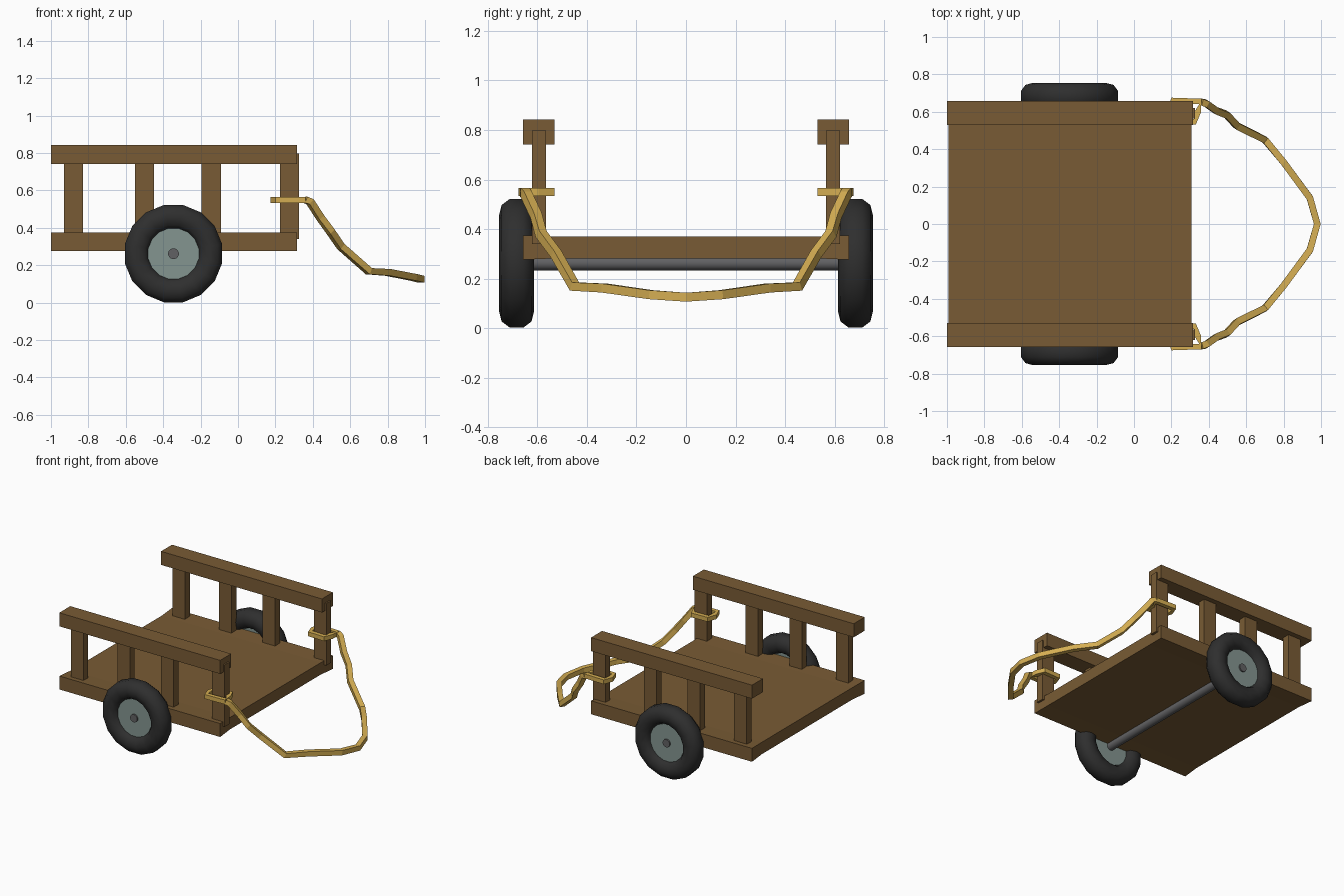
import bpy, bmesh
from math import pi, sin, cos, radians
from mathutils import Vector

if "Cube" in bpy.data.objects:
    bpy.data.objects.remove(bpy.data.objects["Cube"])


def material(name, rgb):
    m = bpy.data.materials.new(name)
    m.diffuse_color = (*rgb, 1)
    m.use_nodes = True
    m.node_tree.nodes["Principled BSDF"].inputs["Base Color"].default_value = m.diffuse_color
    return m


WOOD = material("wood", (0.19, 0.105, 0.035))
ROPE = material("rope", (0.66, 0.42, 0.085))
RUBBER = material("rubber", (0.028, 0.028, 0.028))
HUB = material("hub_metal", (0.23, 0.30, 0.28))
STEEL = material("steel", (0.12, 0.12, 0.125))


def finish(name, bm, mat, smooth=None):
    bmesh.ops.recalc_face_normals(bm, faces=bm.faces)
    me = bpy.data.meshes.new(name)
    bm.to_mesh(me)
    bm.free()
    me.materials.append(mat)
    ob = bpy.data.objects.new(name, me)
    bpy.context.collection.objects.link(ob)
    if smooth:
        bpy.ops.object.select_all(action='DESELECT')
        ob.select_set(True)
        bpy.context.view_layer.objects.active = ob
        bpy.ops.object.shade_smooth_by_angle(angle=radians(smooth))
    return ob


def loft(name, rings, mat, closed=False, smooth=None):
    """Skin a series of point rings; cap the ends unless closed."""
    bm = bmesh.new()
    vs = [[bm.verts.new(p) for p in r] for r in rings]
    n, k = len(vs), len(vs[0])
    for i in range(n if closed else n - 1):
        a, b = vs[i], vs[(i + 1) % n]
        for j in range(k):
            bm.faces.new((a[j], a[(j + 1) % k], b[(j + 1) % k], b[j]))
    if not closed:
        bm.faces.new(vs[0])
        bm.faces.new(vs[-1])
    return finish(name, bm, mat, smooth)


def rect(y, x0, x1, z0, z1):
    return [(x0, y, z0), (x1, y, z0), (x1, y, z1), (x0, y, z1)]


def box(name, x, y, z, mat):
    y0, y1 = y
    return loft(name, [rect(y0, *x, *z), rect(y1, *x, *z)], mat)


WX, WZ = -0.345, 0.262


def circle(r, y, n=16):
    return [(WX + r * cos((i + .5) * 2 * pi / n), y, WZ + r * sin((i + .5) * 2 * pi / n))
            for i in range(n)]


def rope(name, pts, closed=False, h=0.018):
    """Square-section rope swept along a path."""
    pts = [Vector(p) for p in pts]
    n, rings = len(pts), []
    for i, p in enumerate(pts):
        a = pts[i - 1] if (closed or i > 0) else p
        b = pts[(i + 1) % n] if (closed or i < n - 1) else p
        t = (b - a).normalized()
        side = Vector((0, 0, 1)).cross(t).normalized()
        up = t.cross(side)
        rings.append([p + side * h * s + up * h * u
                      for s, u in ((-1, -1), (1, -1), (1, 1), (-1, 1))])
    return loft(name, rings, ROPE, closed)


# Bed, very slightly thicker and longer at its side edges
loft("bed", [rect(-0.658, -1, 0.315, 0.276, 0.375),
             rect(-0.53, -0.992, 0.307, 0.282, 0.37),
             rect(0.53, -0.992, 0.307, 0.282, 0.37),
             rect(0.658, -1, 0.315, 0.276, 0.375)], WOOD)

# Axle
loft("axle", [circle(0.029, -0.725), circle(0.029, 0.725)], STEEL, smooth=40)

path = [(0.36, 0.652, 0.55), (0.385, 0.645, 0.54), (0.44, 0.605, 0.455), (0.495, 0.585, 0.38),
        (0.55, 0.525, 0.30), (0.7, 0.45, 0.168), (0.8, 0.33, 0.162), (0.94, 0.14, 0.135)]

for s, side in ((-1, "right"), (1, "left")):
    def span(a, b):
        return sorted((s * a, s * b))

    # Top rail and posts
    box(f"{side}_top_rail", (-1, 0.315), span(0.53, 0.658), (0.742, 0.842), WOOD)
    for i, x in enumerate((-0.88, -0.5, -0.143, 0.275)):
        box(f"{side}_post_{i + 1}", (x - 0.051, x + 0.051), span(0.565, 0.621), (0.34, 0.797), WOOD)

    # Tyre and hub
    prof = [(0.265, -0.027), (0.265, 0.027), (0.24, 0.06), (0.2, 0.07), (0.155, 0.058),
            (0.135, 0.025), (0.135, -0.025), (0.155, -0.058), (0.2, -0.07), (0.24, -0.06)]
    loft(f"{side}_tyre", [circle(r, s * (0.684 + y)) for r, y in prof], RUBBER, True, 60)
    loft(f"{side}_hub", [circle(0.138, s * 0.655), circle(0.138, s * 0.715)], HUB, smooth=40)

    # Rope loop tied round the front post
    loop = [(0.355, 0.655), (0.205, 0.66), (0.19, 0.605), (0.205, 0.55), (0.325, 0.546), (0.342, 0.6)]
    rope(f"{side}_rope_loop", [(x, s * y, 0.55) for x, y in loop], True, 0.016)

# Pull rope hanging between the two front posts
rope("pull_rope", [(x, -y, z) for x, y, z in path] + [(0.98, 0, 0.125)] + path[::-1])
